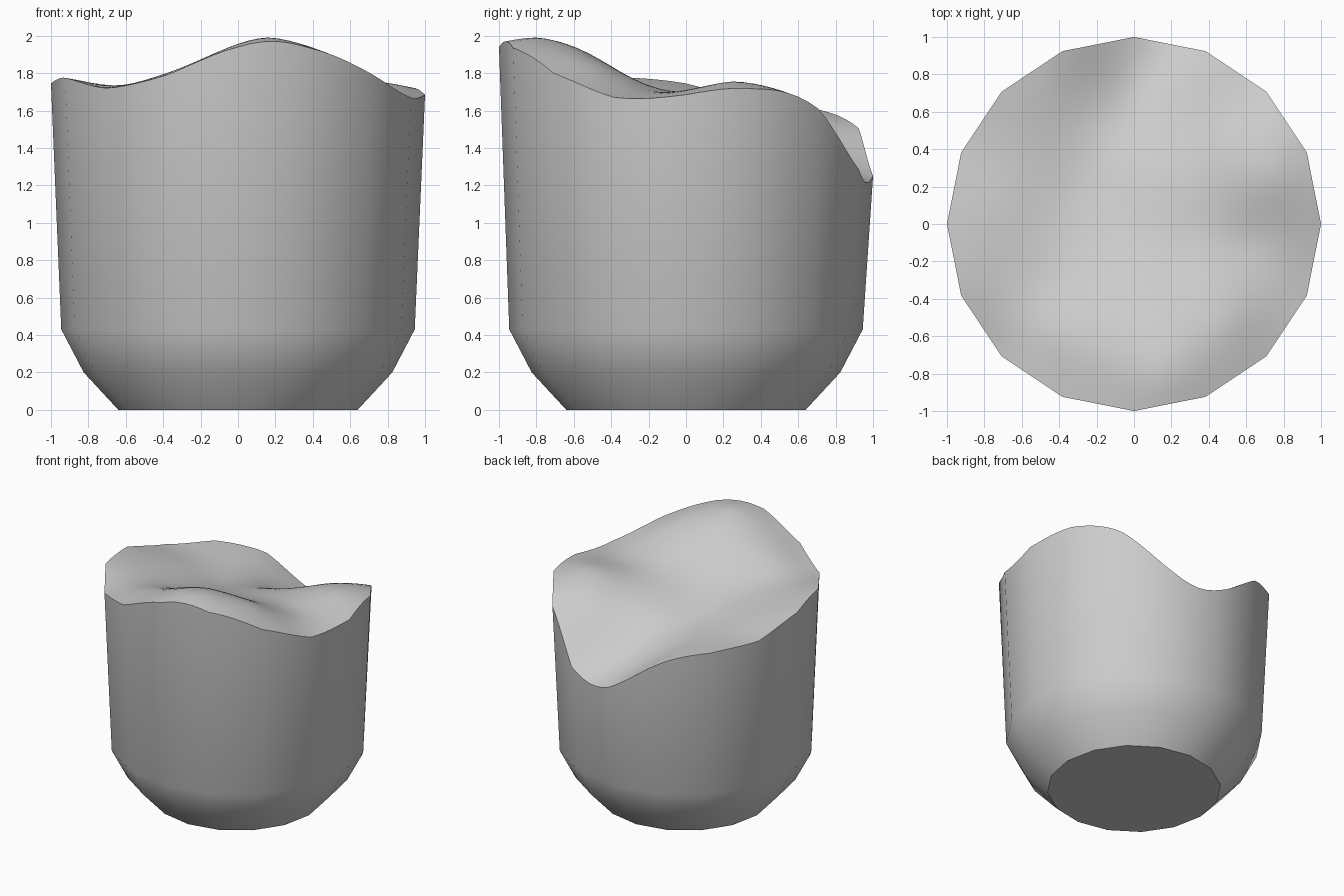
import bpy, math
from mathutils import Vector

if "Cube" in bpy.data.objects:
    bpy.data.objects.remove(bpy.data.objects["Cube"])

SIDES, SUB, RINGS = 16, 6, 18
N = SIDES * SUB

# Rim heights at the corners, counter-clockwise from +x
RIM = [1.685, 1.715, 1.61, 1.285, 1.25, 1.505, 1.605, 1.64,
       1.745, 1.775, 1.72, 1.79, 1.94, 1.935, 1.80, 1.67]
# Extra controls inside the rim: x, y, height
INSIDE = [(0.19, 0.96, 1.215), (0.15, -0.8, 1.99), (0.1, -0.5, 1.89),
          (0.2, -0.25, 1.745), (0.5, -0.5, 1.86), (0.6, -0.1, 1.70),
          (0.72, 0.25, 1.755), (0.4, 0.2, 1.69), (0.45, 0.55, 1.61),
          (0.0, 0.7, 1.35), (0.05, 0.3, 1.575), (-0.42, 0.65, 1.54),
          (-0.3, 0.2, 1.56), (-0.65, 0.15, 1.65), (-0.1, 0.0, 1.625),
          (-0.4, -0.3, 1.70), (-0.4, -0.6, 1.79), (-0.7, -0.4, 1.735)]
# Wall profile below the rim: (radius, z)
PROFILE = [(0.64, 0.0), (0.825, 0.2), (0.945, 0.43)]


def on_polygon(i):
    """Point of column i on the unit 16-sided outline."""
    k, t = divmod(i % N, SUB)
    p, q = [Vector((math.cos(a), math.sin(a)))
            for a in (2*math.pi*k/SIDES, 2*math.pi*(k + 1)/SIDES)]
    return p.lerp(q, t / SUB)


def solve(rows):
    """Gauss-Jordan elimination of an augmented matrix."""
    n = len(rows)
    for c in range(n):
        p = max(range(c, n), key=lambda r: abs(rows[r][c]))
        rows[c], rows[p] = rows[p], rows[c]
        rows[c] = [v / rows[c][c] for v in rows[c]]
        for r in range(n):
            if r != c and rows[r][c]:
                f = rows[r][c]
                rows[r] = [a - f*b for a, b in zip(rows[r], rows[c])]
    return [r[-1] for r in rows]


# Thin-plate surface through all height controls
PTS = [(*on_polygon(k*SUB), h) for k, h in enumerate(RIM)] + INSIDE


def basis(x, y):
    out = []
    for px, py, _ in PTS:
        d = (x - px)**2 + (y - py)**2
        out.append(d * math.log(d) if d > 1e-12 else 0.0)
    return out + [1.0, x, y]


rows = [basis(x, y) + [h] for x, y, h in PTS]
for k in range(3):
    rows.append([(1.0, x, y)[k] for x, y, h in PTS] + [0.0]*4)
WEIGHTS = solve(rows)


def height(x, y):
    return sum(w*b for w, b in zip(WEIGHTS, basis(x, y)))


def make(name, verts, faces, smooth=True):
    me = bpy.data.meshes.new(name)
    me.from_pydata(verts, [], faces)
    me.polygons.foreach_set("use_smooth", [smooth] * len(me.polygons))
    me.update()
    ob = bpy.data.objects.new(name, me)
    bpy.context.collection.objects.link(ob)
    return ob


def ring_quads(a, b):
    return [(a + i, a + (i + 1) % N, b + (i + 1) % N, b + i) for i in range(N)]


# Side wall with chamfered foot, shaded as round
verts, normals, faces = [], [], []
for (r, z), tilt in zip(PROFILE + [(1.0, None)], (-0.8, -0.6, -0.2, -0.04)):
    for i in range(N):
        p = on_polygon(i)
        verts.append((p.x*r, p.y*r, height(*p) if z is None else z))
        a = 2*math.pi*i/N
        normals.append(Vector((math.cos(a), math.sin(a), tilt)).normalized())
for k in range(3):
    faces += ring_quads(k*N, (k + 1)*N)
wall = make("body_wall", verts, faces)
wall.data.normals_split_custom_set_from_vertices(normals)

# Wavy top surface
verts = [(0, 0, height(0, 0))]
for k in range(1, RINGS + 1):
    for i in range(N):
        p = on_polygon(i) * (k / RINGS)
        verts.append((p.x, p.y, height(*p)))
faces = [(0, 1 + i, 1 + (i + 1) % N) for i in range(N)]
for k in range(RINGS - 1):
    faces += [f[::-1] for f in ring_quads(1 + k*N, 1 + (k + 1)*N)]
make("wavy_top", verts, faces)

# Flat base
r = PROFILE[0][0]
base = [(*(on_polygon(i) * r), 0) for i in range(0, N, SUB)]
make("base", base, [tuple(reversed(range(SIDES)))], False)
